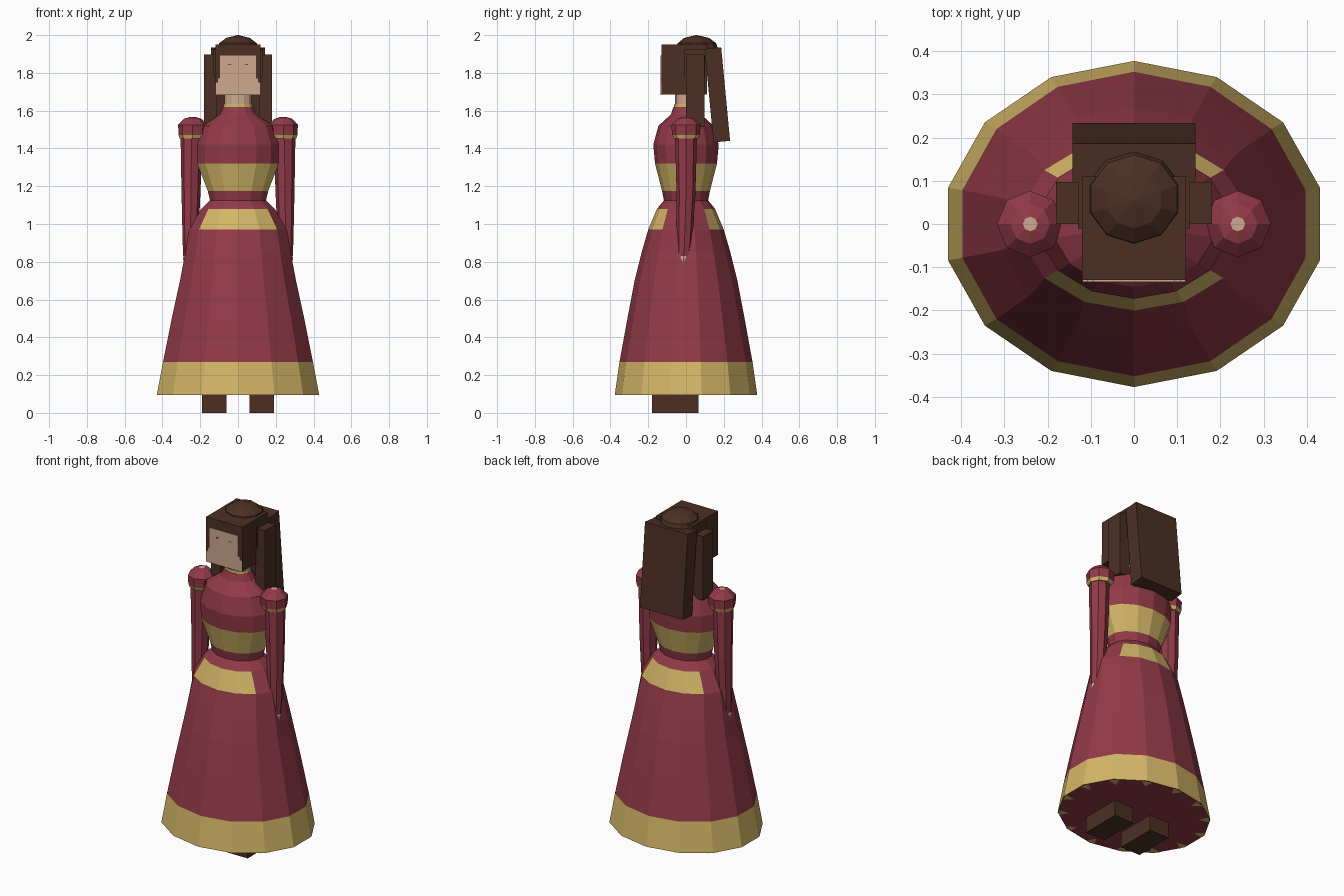
import bpy, bmesh, math
from mathutils import Matrix

cube = bpy.data.objects.get("Cube")
if cube:
    bpy.data.objects.remove(cube, do_unlink=True)


def material(name, rgb):
    lin = [((c / 255 + 0.055) / 1.055) ** 2.4 for c in rgb] + [1]
    m = bpy.data.materials.new(name)
    m.use_nodes = True
    m.diffuse_color = lin
    m.node_tree.nodes["Principled BSDF"].inputs["Base Color"].default_value = lin
    return m


MATS = [material("wine cloth", (146, 58, 72)), material("gold trim", (212, 182, 104)),
        material("skin", (206, 169, 143)), material("dark brown", (76, 47, 36))]
WINE, GOLD, SKIN, BROWN = range(4)


def finish(name, bm):
    bmesh.ops.recalc_face_normals(bm, faces=bm.faces)
    mesh = bpy.data.meshes.new(name)
    bm.to_mesh(mesh)
    bm.free()
    for m in MATS:
        mesh.materials.append(m)
    ob = bpy.data.objects.new(name, mesh)
    bpy.context.collection.objects.link(ob)
    return ob


def lathe(name, rings, sides, phase=0, caps=(WINE, WINE)):
    """Rings are (z, radius x, radius y, centre x, centre y, colour above)."""
    bm = bmesh.new()
    loops = []
    for z, rx, ry, cx, cy, _ in rings:
        turn = [phase + 2 * math.pi * i / sides for i in range(sides)]
        loops.append([bm.verts.new((cx + rx * math.cos(a), cy + ry * math.sin(a), z)) for a in turn])
    for low, high, ring in zip(loops, loops[1:], rings):
        for i in range(sides):
            j = (i + 1) % sides
            bm.faces.new((low[i], low[j], high[j], high[i])).material_index = ring[5]
    for loop, colour in zip((loops[0], loops[-1]), caps):
        bm.faces.new(loop).material_index = colour
    return finish(name, bm)


def box(name, low, high, colour, tilt=0):
    bm = bmesh.new()
    bmesh.ops.create_cube(bm, size=1)
    size = [h - l for l, h in zip(low, high)]
    mid = [(h + l) / 2 for l, h in zip(low, high)]
    bm.transform(Matrix.Translation(mid) @ Matrix.Rotation(tilt, 4, 'X') @ Matrix.Diagonal((*size, 1)))
    for f in bm.faces:
        f.material_index = colour
    return finish(name, bm)


# Dress, from hem to collar
SIDES = 14
dress = [(0.095, 0.441, 0.377, GOLD), (0.27, 0.407, 0.352, WINE), (0.49, 0.362, 0.312, WINE),
         (0.7, 0.315, 0.272, WINE), (0.85, 0.286, 0.235, WINE), (0.97, 0.265, 0.2, GOLD),
         (1.08, 0.2, 0.154, WINE), (1.125, 0.152, 0.117, WINE), (1.175, 0.164, 0.127, GOLD),
         (1.32, 0.222, 0.164, WINE), (1.42, 0.224, 0.173, WINE), (1.52, 0.19, 0.146, WINE),
         (1.58, 0.1, 0.08, WINE), (1.62, 0.08, 0.066, WINE)]
gown = lathe("dress", [(z, a, b, 0, 0, c) for z, a, b, c in dress], SIDES, math.pi / 2)
# The hip belt leaves the side panels plain
for p in gown.data.polygons:
    if 0.97 < p.center.z < 1.08 and abs(p.center.x) > 0.17:
        p.material_index = WINE

# Gold points under the hem
bm = bmesh.new()
for i in range(SIDES):
    a = math.pi / 2 + 2 * math.pi * i / SIDES
    tri = [(a - 0.07, 0.985), (a + 0.07, 0.985), (a, 0.85)]
    top = [bm.verts.new((0.441 * r * math.cos(t), 0.377 * r * math.sin(t), 0.093)) for t, r in tri]
    bm.faces.new(top).material_index = GOLD
points = finish("hem_points", bm)
for p in points.data.polygons:
    if p.normal.z > 0:
        p.flip()

# Neck with a thin gold collar
lathe("collar", [(1.61, 0.079, 0.064, 0, 0, GOLD), (1.635, 0.077, 0.062, 0, 0, GOLD)], SIDES, math.pi / 2,
      (GOLD, GOLD))
lathe("neck", [(1.6, 0.074, 0.058, 0, 0, SKIN), (1.69, 0.074, 0.058, 0, 0, SKIN)], SIDES, math.pi / 2,
      (SKIN, SKIN))

# Head, hair and face
box("head", (-0.12, -0.13, 1.685), (0.12, 0.11, 1.95), BROWN)
box("back_hair", (-0.142, 0.122, 1.435), (0.142, 0.21, 1.932), BROWN, 0.095)
lathe("hair_crown", [(1.93, 0.112, 0.108, 0, 0.06, BROWN), (1.957, 0.105, 0.102, 0, 0.058, BROWN),
                     (1.985, 0.066, 0.066, 0, 0.056, BROWN), (2.0, 0.004, 0.004, 0, 0.054, BROWN)],
      10, math.pi / 2, (BROWN, BROWN))
box("brow_skin", (-0.095, -0.134, 1.76), (0.095, -0.129, 1.893), SKIN)
box("cheek_skin", (-0.107, -0.134, 1.745), (0.107, -0.129, 1.77), SKIN)
box("jaw_skin", (-0.119, -0.134, 1.683), (0.119, -0.129, 1.75), SKIN)


def mirrored_box(name, x0, x1, low, high, colour):
    for side, s in (("left", 1), ("right", -1)):
        xs = sorted((s * x0, s * x1))
        box(f"{side}_{name}", (xs[0], *low), (xs[1], *high), colour)


mirrored_box("side_lock", 0.115, 0.18, (0, 1.515), (0.097, 1.897), BROWN)
mirrored_box("hair_clip", 0.1, 0.13, (-0.01, 1.78), (0.1, 1.925), BROWN)
mirrored_box("eye_inner", 0.035, 0.041, (-0.136, 1.842), (-0.133, 1.848), BROWN)
mirrored_box("eye_outer", 0.046, 0.052, (-0.136, 1.842), (-0.133, 1.848), BROWN)
mirrored_box("shoe", 0.06, 0.19, (-0.18, 0), (0.065, 0.13), BROWN)

# Arms: sleeve, puffed shoulder and hand
for side, s in (("left", 1), ("right", -1)):
    def limb(name, rows, caps):
        lathe(f"{side}_{name}", [(z, r, r, s * x, y, c) for z, r, x, y, c in rows], 8, 0, caps)

    limb("sleeve", [(0.83, 0.036, 0.254, -0.013, WINE), (0.9, 0.041, 0.252, -0.008, WINE),
                    (1.16, 0.05, 0.249, 0, WINE), (1.46, 0.058, 0.246, 0, WINE)], (WINE, WINE))
    limb("shoulder_puff", [(1.452, 0.066, 0.242, 0, GOLD), (1.472, 0.074, 0.241, 0, WINE),
                           (1.525, 0.077, 0.24, 0, WINE), (1.557, 0.046, 0.24, 0, WINE),
                           (1.566, 0.017, 0.24, 0, WINE)], (GOLD, SKIN))
    limb("hand", [(0.77, 0.02, 0.255, -0.015, SKIN), (0.79, 0.033, 0.255, -0.015, SKIN),
                  (0.82, 0.036, 0.255, -0.014, SKIN), (0.845, 0.03, 0.254, -0.012, SKIN)], (SKIN, SKIN))
